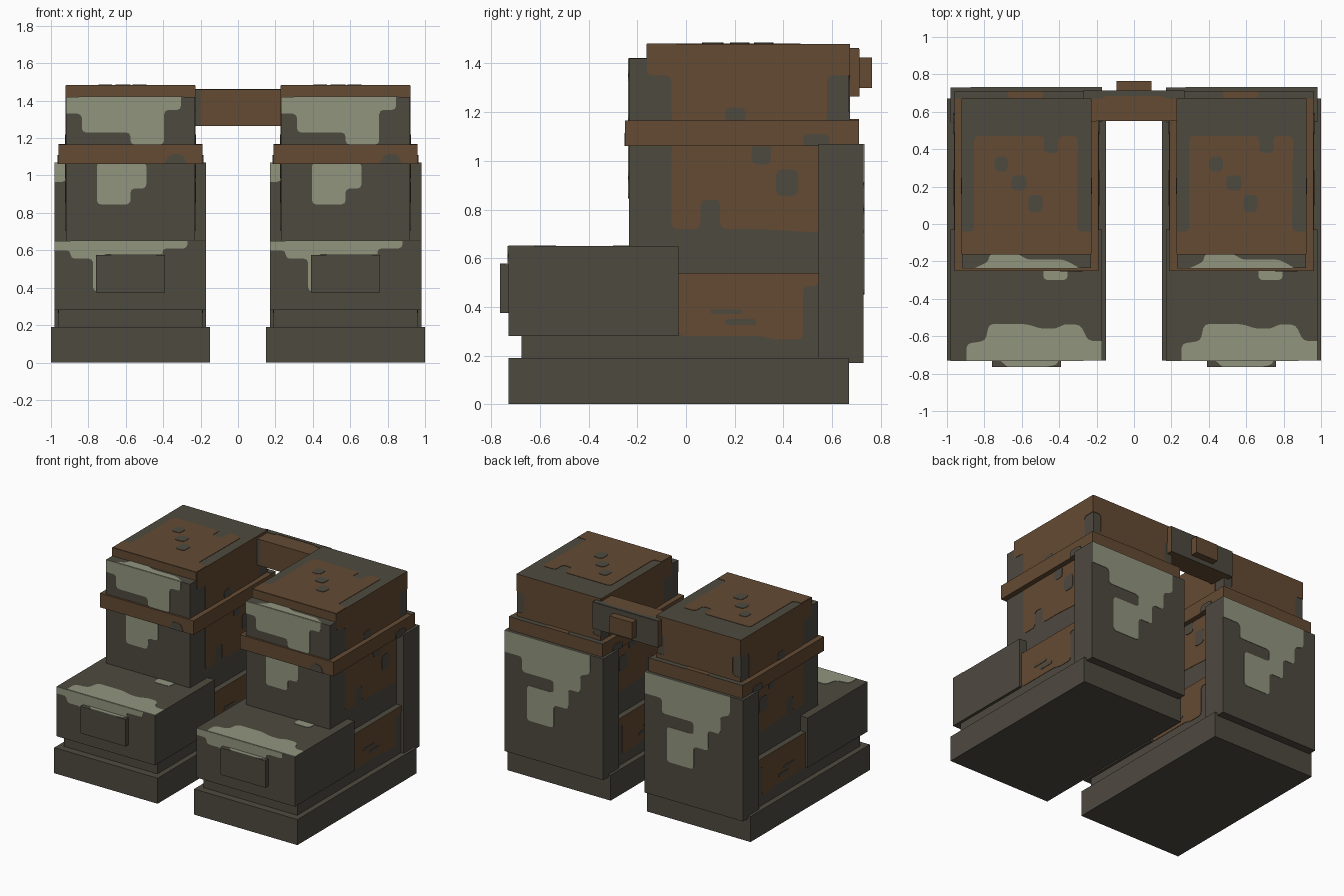
import bpy, bmesh
from mathutils import Vector

if "Cube" in bpy.data.objects:
    bpy.data.objects.remove(bpy.data.objects["Cube"])


def material(name, rgb):
    m = bpy.data.materials.new(name)
    m.diffuse_color = (*rgb, 1)
    m.use_nodes = True
    bsdf = next(n for n in m.node_tree.nodes if n.type == 'BSDF_PRINCIPLED')
    bsdf.inputs["Base Color"].default_value = (*rgb, 1)
    bsdf.inputs["Roughness"].default_value = 0.8
    return m


DARK = material("dark_olive", (0.076, 0.068, 0.051))
BROWN = material("rust_brown", (0.127, 0.069, 0.033))
LIGHT = material("pale_sage", (0.287, 0.301, 0.212))


def add_object(name, bm, mat):
    me = bpy.data.meshes.new(name)
    bmesh.ops.recalc_face_normals(bm, faces=bm.faces)
    bm.to_mesh(me)
    bm.free()
    me.materials.append(mat)
    ob = bpy.data.objects.new(name, me)
    bpy.context.collection.objects.link(ob)


def box(name, lo, hi, mat, cx=0.0):
    """Box from corner to corner; returns its local bounds for patches."""
    bm = bmesh.new()
    bmesh.ops.create_cube(bm, size=1)
    for v in bm.verts:
        for i in range(3):
            v.co[i] = hi[i] if v.co[i] > 0 else lo[i]
        v.co.x += cx
    add_object(name, bm, mat)
    return lo, hi


def patch(name, bounds, axis, side, pts, mat, cx=0.0, layer=1):
    """Thin camouflage plate on one box face, its inner corners rounded."""
    lo, hi = bounds
    i, j = [k for k in range(3) if k != axis]
    bm = bmesh.new()
    verts, inner = [], []
    for a, b in pts:
        co = Vector((0, 0, 0))
        co[axis] = hi[axis] if side > 0 else lo[axis]
        co[i], co[j] = a, b
        v = bm.verts.new(co)
        verts.append(v)
        if min(abs(a - lo[i]), abs(a - hi[i]), abs(b - lo[j]), abs(b - hi[j])) > 0.004:
            inner.append(v)
    face = bm.faces.new(verts)
    if inner:
        bmesh.ops.bevel(bm, geom=inner, offset=0.022, offset_type='OFFSET', segments=2,
                        profile=0.5, affect='VERTICES', clamp_overlap=True)
    new = bmesh.ops.extrude_face_region(bm, geom=list(bm.faces))["geom"]
    for v in new:
        if isinstance(v, bmesh.types.BMVert):
            v.co[axis] += side * 0.003 * layer
    for v in bm.verts:
        v.co.x += cx
    add_object(name, bm, mat)


def rect(a0, a1, b0, b1):
    return [(a0, b0), (a1, b0), (a1, b1), (a0, b1)]


X, Y, Z = 0, 1, 2

# The two boots are identical copies
for prefix, cx in (("right_", -0.575), ("left_", 0.575)):
    def part(name, w, y0, y1, z0, z1, mat=DARK):
        return box(prefix + name, (-w, y0, z0), (w, y1, z1), mat, cx)

    def paint(name, bounds, axis, side, pts, mat, layer=1):
        patch(prefix + name, bounds, axis, side, pts, mat, cx, layer)

    # Solid parts
    part("sole", 0.425, -0.73, 0.67, 0, 0.19)
    foot = part("foot", 0.385, -0.675, 0.67, 0.19, 0.54)
    toe = part("toe_cap", 0.405, -0.73, -0.03, 0.28, 0.65)
    toe_plate = part("toe_plate", 0.185, -0.765, -0.73, 0.375, 0.575)
    shin = part("shin", 0.345, -0.235, 0.67, 0.54, 1.42)
    cap = part("top_cap", 0.345, -0.16, 0.67, 1.42, 1.48)
    band = part("cuff_band", 0.385, -0.25, 0.71, 1.06, 1.165, BROWN)
    heel = part("heel_guard", 0.405, 0.545, 0.73, 0.17, 1.07)

    # Front camouflage
    paint("cap_front", cap, Y, -1, rect(-0.345, 0.345, 1.42, 1.48), BROWN)
    paint("shin_upper_patch", shin, Y, -1,
          [(-.345, 1.42), (.27, 1.42), (.27, 1.35), (.18, 1.35), (.18, 1.165), (0, 1.165),
           (0, 1.23), (-.26, 1.23), (-.26, 1.33), (-.345, 1.33)], LIGHT)
    paint("shin_ledge_patch", shin, Z, 1,
          [(-.275, -.235), (.285, -.235), (.2, -.19), (0, -.19), (-.04, -.16), (-.2, -.16),
           (-.2, -.2)], LIGHT)
    paint("shin_lower_patch", shin, Y, -1,
          [(-.18, 1.07), (.085, 1.07), (.085, .93), (0, .93), (0, .845), (-.18, .845)], LIGHT)
    paint("band_front_spot", band, Y, -1,
          [(.18, 1.06), (.30, 1.06), (.28, 1.115), (.21, 1.115)], DARK)
    paint("heel_front_patch", heel, Y, -1, rect(-.405, -.345, .965, 1.07), LIGHT)
    paint("toe_front_patch", toe, Y, -1,
          [(-.405, .65), (.305, .65), (.305, .61), (.17, .61), (.17, .53), (.1, .53), (.1, .38),
           (-.2, .38), (-.2, .555), (-.32, .555), (-.32, .6), (-.405, .6)], LIGHT)
    paint("toe_top_patch", toe, Z, 1,
          [(-.32, -.73), (-.32, -.64), (-.22, -.625), (-.2, -.535), (0, -.535), (.08, -.56),
           (.16, -.56), (.2, -.535), (.29, -.54), (.33, -.625), (.405, -.625), (.405, -.73)], LIGHT)
    paint("toe_top_spot", toe, Z, 1, rect(.09, .22, -.30, -.2), LIGHT)
    paint("toe_plate_patch", toe_plate, Z, 1,
          [(-.14, -.73), (.17, -.73), (.17, -.75), (.1, -.765), (-.1, -.765)], LIGHT)

    # Top camouflage
    paint("cap_top_patch", cap, Z, 1,
          [(-.345, -.16), (.345, -.16), (.345, -.04), (.27, -.04), (.275, .47), (.17, .47),
           (.17, .38), (.095, .38), (.095, .47), (-.28, .47), (-.28, -.04), (-.345, -.04)], BROWN)
    for n, r in enumerate(((-.17, -.1, .28, .36), (-.08, 0, .18, .26), (.01, .085, .065, .155))):
        paint(f"cap_top_spot_{n}", cap, Z, 1, rect(*r), DARK, 2)
    paint("band_top_strip", band, Z, 1, rect(-.385, .385, .67, .71), DARK)
    paint("band_top_rust", band, Z, 1, rect(-.1, .09, .67, .71), BROWN, 2)

    # Both flanks
    leg = (shin[0], cap[1])
    for tag, s in (("inner" if cx < 0 else "outer", 1), ("outer" if cx < 0 else "inner", -1)):
        paint(tag + "_foot_patch", foot, X, s,
              [(-.03, .54), (.545, .54), (.545, .485), (.48, .485), (.48, .265), (.36, .265),
               (.32, .28), (-.03, .28)], BROWN)
        paint(tag + "_shin_patch", leg, X, s,
              [(-.06, 1.07), (.55, 1.07), (.55, .705), (.3, .72), (.14, .72), (.14, .84),
               (.06, .84), (.06, .72), (-.06, .72)], BROWN)
        paint(tag + "_cap_patch", leg, X, s,
              [(-.16, 1.48), (.67, 1.48), (.67, 1.35), (.58, 1.35), (.58, 1.16), (-.06, 1.16),
               (-.06, 1.35), (-.16, 1.35)], BROWN)
        spots = ((foot, .1, .23, .37, .39), (foot, .16, .29, .325, .35),
                 (leg, .27, .35, .985, 1.07), (leg, .37, .46, .855, .965),
                 (leg, .16, .245, 1.16, 1.22), (band, .48, .59, 1.06, 1.11))
        for n, (b, *r) in enumerate(spots):
            paint(f"{tag}_spot_{n}", b, X, s, rect(*r), DARK, 2)

    # Back camouflage
    paint("cap_back_patch", leg, Y, 1,
          [(-.345, 1.48), (.345, 1.48), (.345, 1.35), (.28, 1.35), (.28, 1.2), (.345, 1.2),
           (.345, 1.16), (-.345, 1.16), (-.345, 1.2), (-.28, 1.2), (-.28, 1.35),
           (-.345, 1.35)], BROWN)
    paint("heel_back_patch", heel, Y, 1,
          [(.405, 1.07), (-.3, 1.07), (-.3, .93), (-.22, .9), (-.22, .77), (-.12, .77),
           (-.12, .62), (0, .62), (0, .45), (.22, .45), (.22, .71), (0, .71), (0, .80),
           (.26, .80), (.26, .91), (.405, .91)], LIGHT)

# Connector between the boots, with a knob at the back
bridge = box("connector", (-.27, .55, 1.265), (.27, .71, 1.46), BROWN)
patch("connector_back", bridge, Y, 1, rect(-.27, .27, 1.265, 1.46), DARK)
patch("connector_top_strip", bridge, Z, 1,
      [(-.27, .71), (.27, .71), (.27, .67), (.17, .67), (.15, .685), (-.15, .685), (-.17, .67),
       (-.27, .67)], DARK)
patch("connector_front_edge", bridge, Y, -1, rect(-.27, -.2, 1.265, 1.46), DARK)
box("connector_knob", (-.093, .70, 1.3), (.093, .765, 1.425), BROWN)
